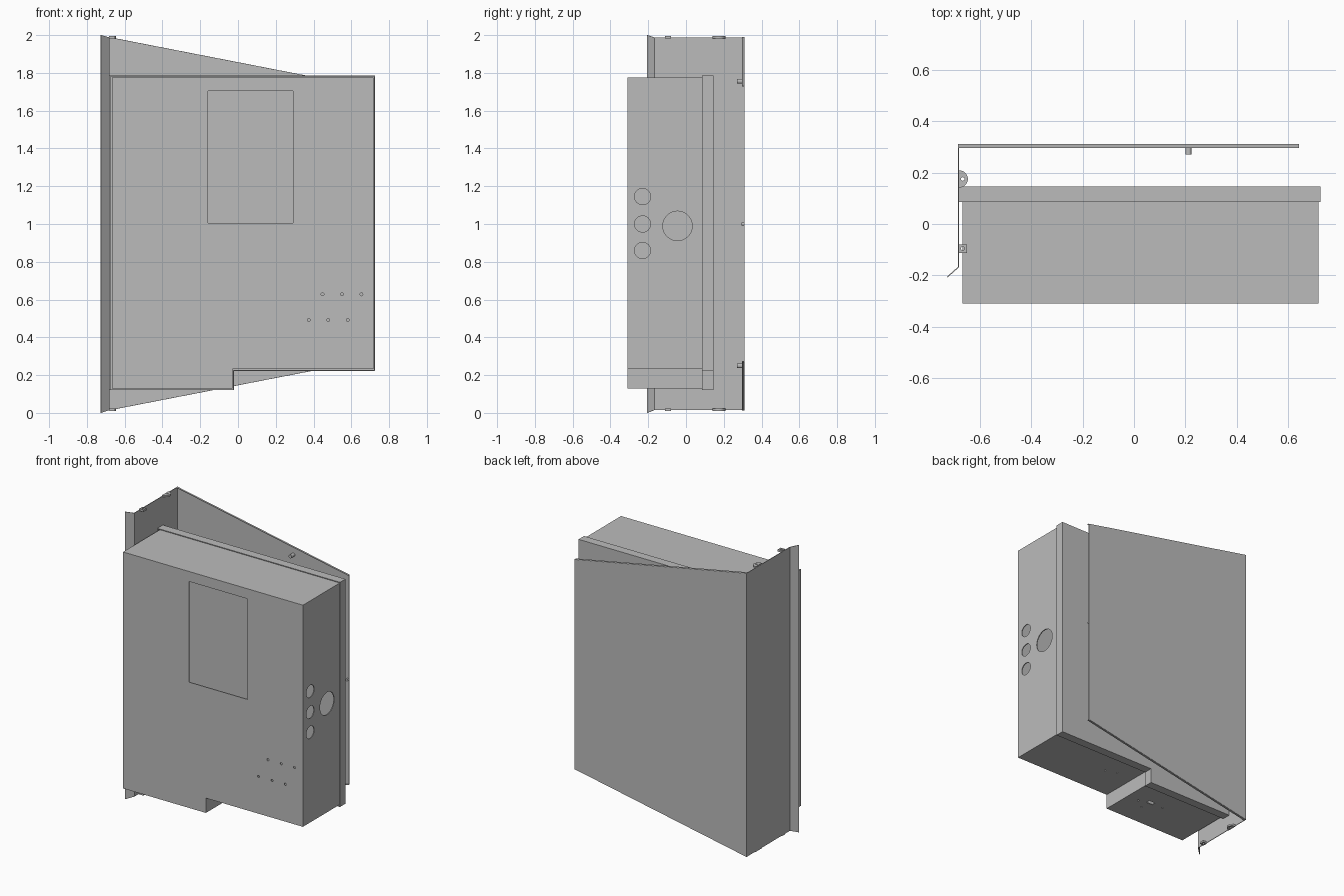
import bpy, bmesh, math
from mathutils import Matrix, Vector

cube = bpy.data.objects.get("Cube")
if cube:
    bpy.data.objects.remove(cube, do_unlink=True)

grey = bpy.data.materials.new("sheet_metal_grey")
grey.use_nodes = True
grey.diffuse_color = (0.5, 0.5, 0.5, 1)
grey.node_tree.nodes["Principled BSDF"].inputs["Base Color"].default_value = (0.5, 0.5, 0.5, 1)


def finish(name, bm):
    mesh = bpy.data.meshes.new(name)
    bm.to_mesh(mesh)
    bm.free()
    mesh.materials.append(grey)
    obj = bpy.data.objects.new(name, mesh)
    bpy.context.scene.collection.objects.link(obj)
    return obj


def apply(obj, mod):
    bpy.context.view_layer.objects.active = obj
    bpy.ops.object.modifier_apply(modifier=mod.name)


def thicken(obj, thickness, offset):
    mod = obj.modifiers.new("Thickness", 'SOLIDIFY')
    mod.thickness, mod.offset, mod.use_even_offset = thickness, offset, True
    apply(obj, mod)


def folded(name, panels, thickness):
    """Sheet made of flat panels joined along their shared edges."""
    bm = bmesh.new()
    for panel in panels:
        bm.faces.new([bm.verts.new(p) for p in panel])
    bmesh.ops.remove_doubles(bm, verts=bm.verts, dist=0.0005)
    bmesh.ops.recalc_face_normals(bm, faces=bm.faces)
    obj = finish(name, bm)
    thicken(obj, thickness, 0)
    return obj


def tray(name, outline, y_closed, y_open, thickness):
    """Open pan: a closed face at y_closed with walls running to y_open."""
    bm = bmesh.new()
    closed = [bm.verts.new((x, y_closed, z)) for x, z in outline]
    rim = [bm.verts.new((x, y_open, z)) for x, z in outline]
    faces = [bm.faces.new(closed)]
    for i in range(len(outline)):
        j = (i + 1) % len(outline)
        faces.append(bm.faces.new((closed[j], closed[i], rim[i], rim[j])))
    bm.normal_update()
    if faces[0].normal.y * (y_closed - y_open) < 0:
        bmesh.ops.reverse_faces(bm, faces=faces)
    obj = finish(name, bm)
    thicken(obj, thickness, -1)
    return obj


def add_rod(bm, centre, axis, radius, length, sides=24):
    turn = Vector((0, 0, 1)).rotation_difference(Vector(axis)).to_matrix().to_4x4()
    bmesh.ops.create_cone(bm, cap_ends=True, segments=sides, radius1=radius, radius2=radius,
                          depth=length, matrix=Matrix.Translation(centre) @ turn)


def add_block(bm, centre, size):
    bmesh.ops.create_cube(bm, size=1, matrix=Matrix.Translation(centre) @ Matrix.Diagonal((*size, 1)))


def cut(obj, bm):
    cutter = finish("cutter", bm)
    cutter.hide_render = True
    mod = obj.modifiers.new("Cut", 'BOOLEAN')
    mod.operation, mod.object, mod.solver = 'DIFFERENCE', cutter, 'EXACT'
    apply(obj, mod)
    bpy.data.objects.remove(cutter, do_unlink=True)


def stepped(left, right, step, low, high_step, top):
    return [(left, low), (step, low), (step, high_step), (right, high_step), (right, top), (left, top)]


# Main housing, open at the back
FRONT, RIGHT = -0.31, 0.717
housing = tray("housing", stepped(-0.668, RIGHT, -0.03, 0.13, 0.233, 1.775), FRONT, 0.138, 0.006)

# Display opening, vent holes, side ports and underside holes
bm = bmesh.new()
add_block(bm, (0.065, FRONT, 1.355), (0.45, 0.06, 0.70))
for row_x, row_z in ((0.447, 0.628), (0.375, 0.492)):
    for i in range(3):
        add_rod(bm, (row_x + i * 0.103, FRONT, row_z), (0, 1, 0), 0.008, 0.06, 12)
for z in (0.86, 1.0, 1.145):
    add_rod(bm, (RIGHT, -0.23, z), (1, 0, 0), 0.043, 0.06, 32)
add_rod(bm, (RIGHT, -0.045, 0.99), (1, 0, 0), 0.078, 0.06, 40)
add_block(bm, (-0.2, -0.07, 0.13), (0.05, 0.03, 0.06))
for x, y, z in ((-0.19, -0.15, 0.13), (-0.3, -0.07, 0.13), (-0.12, -0.1, 0.13),
                (0.18, -0.075, 0.233), (0.1, -0.05, 0.233)):
    add_rod(bm, (x, y, z), (0, 0, 1), 0.006, 0.06, 12)
cut(housing, bm)

# Rear cover that slips over the housing
tray("rear_cover", stepped(-0.681, 0.725, -0.021, 0.12, 0.222, 1.785), 0.146, 0.086, 0.005)

# Wall bracket: tapered back plate, edge returns, side plate and angled flange
X, BACK, FOLD = -0.682, 0.309, -0.167
LOW, HIGH, R_LOW, R_HIGH = 0.015, 1.988, 0.272, 1.73
RETURN = 0.296
tl, tr = (X, BACK, HIGH), (0.641, BACK, R_HIGH)
bl, br = (X, BACK, LOW), (0.641, BACK, R_LOW)
ft, fb = (X, FOLD, HIGH), (X, FOLD, LOW)
folded("wall_bracket", [
    (tl, tr, br, bl),
    (tl, bl, fb, ft),
    (ft, fb, (-0.726, -0.206, 0), (-0.726, -0.206, 2)),
], 0.004)
for name, a, b in (("top_return", tl, tr), ("bottom_return", bl, br)):
    folded(name, [(a, b, (b[0], RETURN, b[2]), (a[0], RETURN, a[2]))], 0.003)

# Studs on the back plate
for name, x, z, length, radius in (("upper_stud", 0.212, 1.756, 0.038, 0.012),
                                   ("lower_stud", 0.212, 0.25, 0.038, 0.012),
                                   ("edge_stud", 0.63, 1.0, 0.014, 0.009)):
    bm = bmesh.new()
    add_rod(bm, (x, BACK - length / 2, z), (0, 1, 0), radius, length)
    finish(name, bm)

# Drilled tabs at both ends of the side plate
for end, z in (("upper", 1.989), ("lower", 0.016)):
    bm = bmesh.new()
    arc = [math.pi * (i / 16 - 0.5) for i in range(17)]
    face = bm.faces.new([bm.verts.new((X + 0.036 * math.cos(a), 0.175 + 0.034 * math.sin(a), z - 0.006))
                         for a in arc])
    top = bmesh.ops.extrude_face_region(bm, geom=[face])["geom"]
    bmesh.ops.translate(bm, vec=(0, 0, 0.012), verts=[v for v in top if isinstance(v, bmesh.types.BMVert)])
    bmesh.ops.recalc_face_normals(bm, faces=bm.faces)
    round_tab = finish(end + "_round_tab", bm)
    bm = bmesh.new()
    add_rod(bm, (X + 0.016, 0.175, z), (0, 0, 1), 0.007, 0.05, 12)
    cut(round_tab, bm)

    bm = bmesh.new()
    add_block(bm, (X + 0.016, -0.096, z), (0.032, 0.032, 0.014))
    square_tab = finish(end + "_square_tab", bm)
    bm = bmesh.new()
    add_rod(bm, (X + 0.016, -0.096, z), (0, 0, 1), 0.007, 0.05, 12)
    cut(square_tab, bm)
